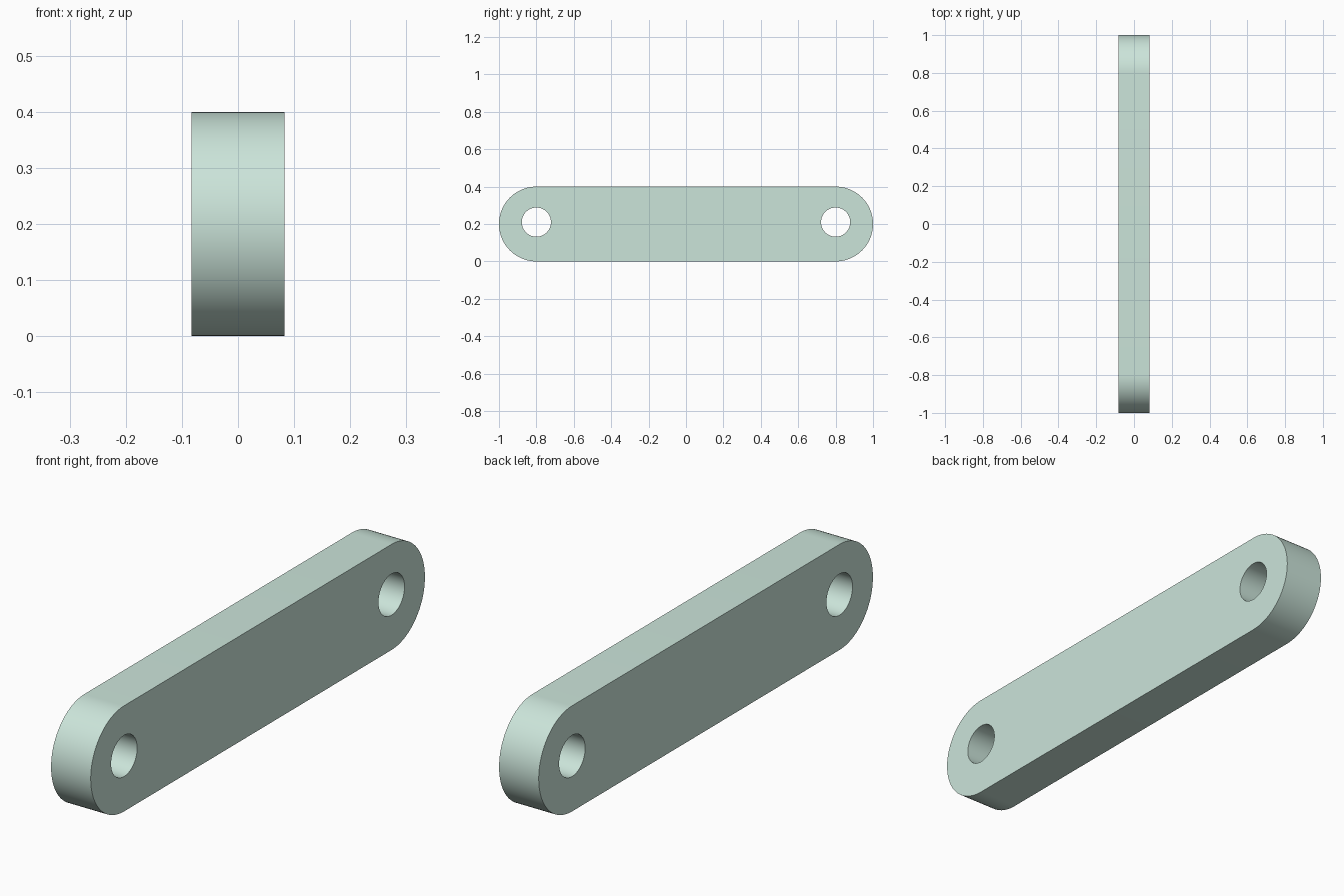
import bpy
import math

if "Cube" in bpy.data.objects:
    bpy.data.objects.remove(bpy.data.objects["Cube"])

HALF_LEN, RADIUS, HALF_THICK = 0.8, 0.2, 0.083
HOLE_R, HOLE_Z = 0.078, 0.21


def arc(cx, cy, r, start, end, steps):
    return [(cx + r * math.cos(start + (end - start) * i / steps),
             cy + r * math.sin(start + (end - start) * i / steps))
            for i in range(steps + 1)]


def add_loop(curve, points):
    spline = curve.splines.new('POLY')
    spline.points.add(len(points) - 1)
    for p, (x, y) in zip(spline.points, points):
        p.co = (x, y, 0, 1)
    spline.use_cyclic_u = True


# Link plate: rounded bar profile with a pin hole at each end
curve = bpy.data.curves.new("link_plate", 'CURVE')
curve.dimensions = '2D'
curve.fill_mode = 'BOTH'
curve.extrude = HALF_THICK
q = math.pi / 2
add_loop(curve, arc(HALF_LEN, RADIUS, RADIUS, -q, q, 48)
         + arc(-HALF_LEN, RADIUS, RADIUS, q, 3 * q, 48))
for side in (-1, 1):
    add_loop(curve, arc(side * HALF_LEN, HOLE_Z, HOLE_R, 0, 4 * q, 64)[:-1])

# Stand the profile up in the YZ plane and turn it into a mesh
plate = bpy.data.objects.new("link_plate", curve)
bpy.context.collection.objects.link(plate)
plate.rotation_euler = (q, 0, q)
bpy.context.view_layer.objects.active = plate
plate.select_set(True)
bpy.ops.object.convert(target='MESH')
plate = bpy.context.object
bpy.ops.object.transform_apply(location=False, rotation=True, scale=False)

# Weld the caps to the walls
bpy.ops.object.mode_set(mode='EDIT')
bpy.ops.mesh.select_all(action='SELECT')
bpy.ops.mesh.remove_doubles(threshold=0.0001)
bpy.ops.mesh.normals_make_consistent(inside=False)
bpy.ops.object.mode_set(mode='OBJECT')
bpy.ops.object.shade_smooth_by_angle(angle=math.radians(30))

# Pale mint finish
mint = bpy.data.materials.new("pale_mint")
mint.diffuse_color = (0.60, 0.78, 0.70, 1)
mint.use_nodes = True
mint.node_tree.nodes["Principled BSDF"].inputs["Base Color"].default_value = mint.diffuse_color
plate.data.materials.clear()
plate.data.materials.append(mint)
